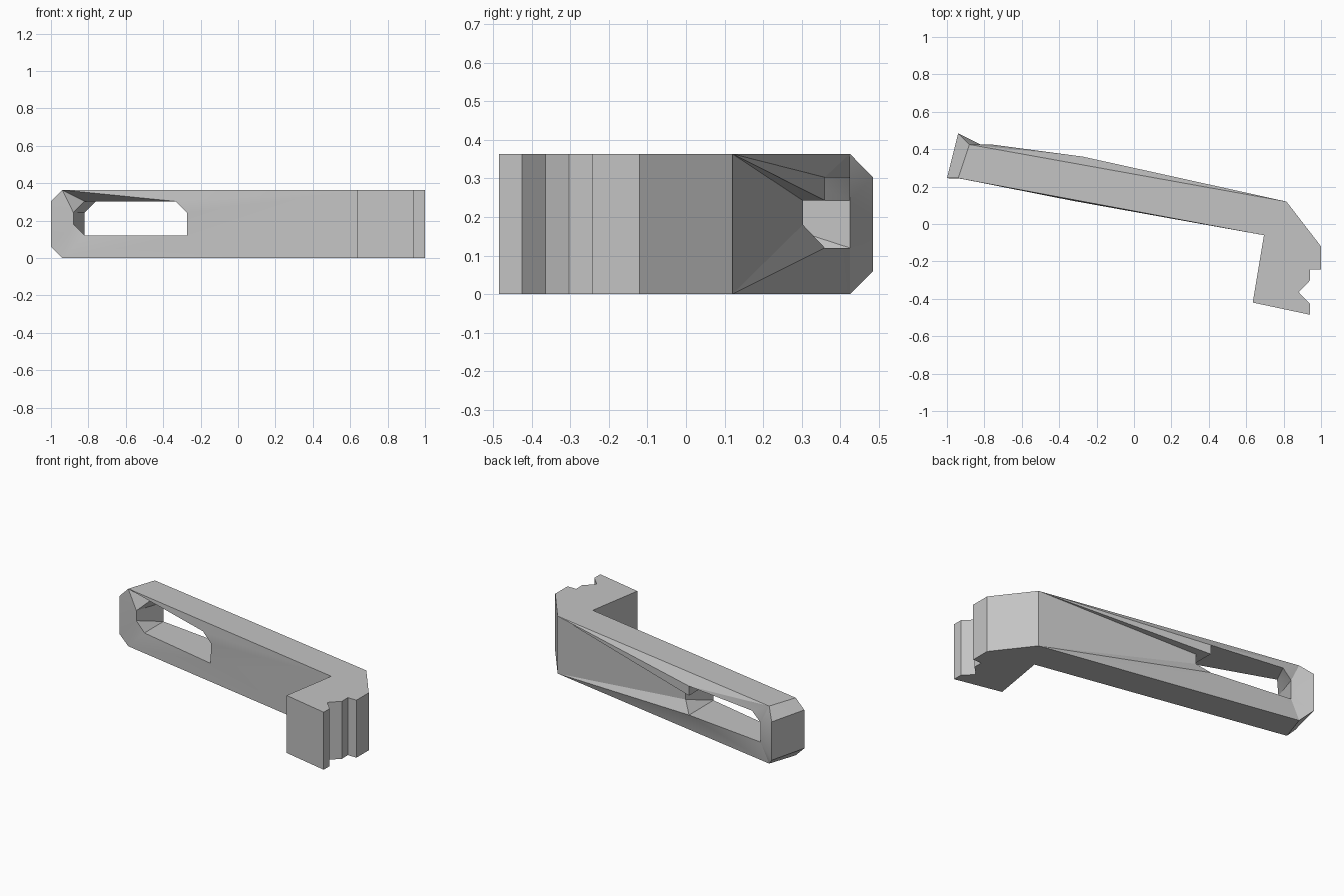
import bpy
import bmesh
import math

cube = bpy.data.objects.get("Cube")
if cube:
    bpy.data.objects.remove(cube, do_unlink=True)

H = 0.364  # height of the bar

grey = bpy.data.materials.new("plain grey")
grey.use_nodes = True
colour = (0.55, 0.55, 0.55, 1)
grey.diffuse_color = colour
grey.node_tree.nodes["Principled BSDF"].inputs["Base Color"].default_value = colour


def add_face(bm, points):
    """Face from points, dropping repeated neighbours."""
    kept = []
    for p in points:
        if p not in kept:
            kept.append(p)
    if len(kept) > 2:
        bm.faces.new([bm.verts.new(p) for p in kept])


bm = bmesh.new()

# Arm: outer rims and slot rims, front and back
front_rim = [(-.94, .245, 0), (-1, .245, .06), (-1, .245, .303),
             (-.94, .245, H), (.695, -.06, H), (.695, -.06, 0)]
back_rim = [(-.88, .425, 0), (-.94, .485, .06), (-.94, .485, .303),
            (-.88, .425, H), (.815, .12, H), (.815, .12, 0)]
front_slot = [(-.82, .235, .12), (-.88, .24, .18), (-.88, .24, .243),
              (-.82, .30, .303), (-.333, .125, .303), (-.273, .12, .243),
              (-.273, .115, .12)]
back_slot = [(-.82, .425, .12), (-.82, .425, .243), (-.76, .425, .303),
             (-.273, .36, .303), (-.273, .36, .243), (-.21, .303, .243),
             (-.21, .303, .18), (-.273, .36, .12)]

# Spokes joining the four rims around the slot
rim_order = [0, 1, 2, 3, 3, 4, 4, 4, 5, 5]
front_order = [0, 1, 2, 3, 4, 4, 5, 5, 6, 6]
back_order = [0, 0, 1, 2, 3, 3, 4, 5, 6, 7]
spokes = [(front_rim[r], front_slot[f], back_slot[b], back_rim[r])
          for r, f, b in zip(rim_order, front_order, back_order)]
for i, a in enumerate(spokes):
    b = spokes[(i + 1) % len(spokes)]
    for j in range(4):
        k = (j + 1) % 4
        joins_hook = j == 3 and a[0] == front_rim[4] and b[0] == front_rim[5]
        if not joins_hook:
            add_face(bm, [a[j], a[k], b[k], b[j]])

# Notched hook: extruded outline, open where it meets the arm
outline = [(.695, -.06), (.635, -.42), (.94, -.485), (.94, -.425),
           (.88, -.364), (.94, -.303), (.94, -.243), (1, -.243),
           (1, -.12), (.815, .12)]
for z in (0, H):
    add_face(bm, [(x, y, z) for x, y in outline])
for (x1, y1), (x2, y2) in zip(outline, outline[1:]):
    add_face(bm, [(x1, y1, 0), (x2, y2, 0), (x2, y2, H), (x1, y1, H)])

# Weld both parts into one closed shell
bmesh.ops.remove_doubles(bm, verts=bm.verts, dist=0.001)
bmesh.ops.triangulate(bm, faces=bm.faces)
bmesh.ops.recalc_face_normals(bm, faces=bm.faces)
mesh = bpy.data.meshes.new("slotted_hook_arm")
bm.to_mesh(mesh)
bm.free()
mesh.materials.append(grey)
arm = bpy.data.objects.new("slotted_hook_arm", mesh)
bpy.context.collection.objects.link(arm)

bpy.context.view_layer.objects.active = arm
arm.select_set(True)
bpy.ops.object.shade_smooth_by_angle(angle=math.radians(20))
